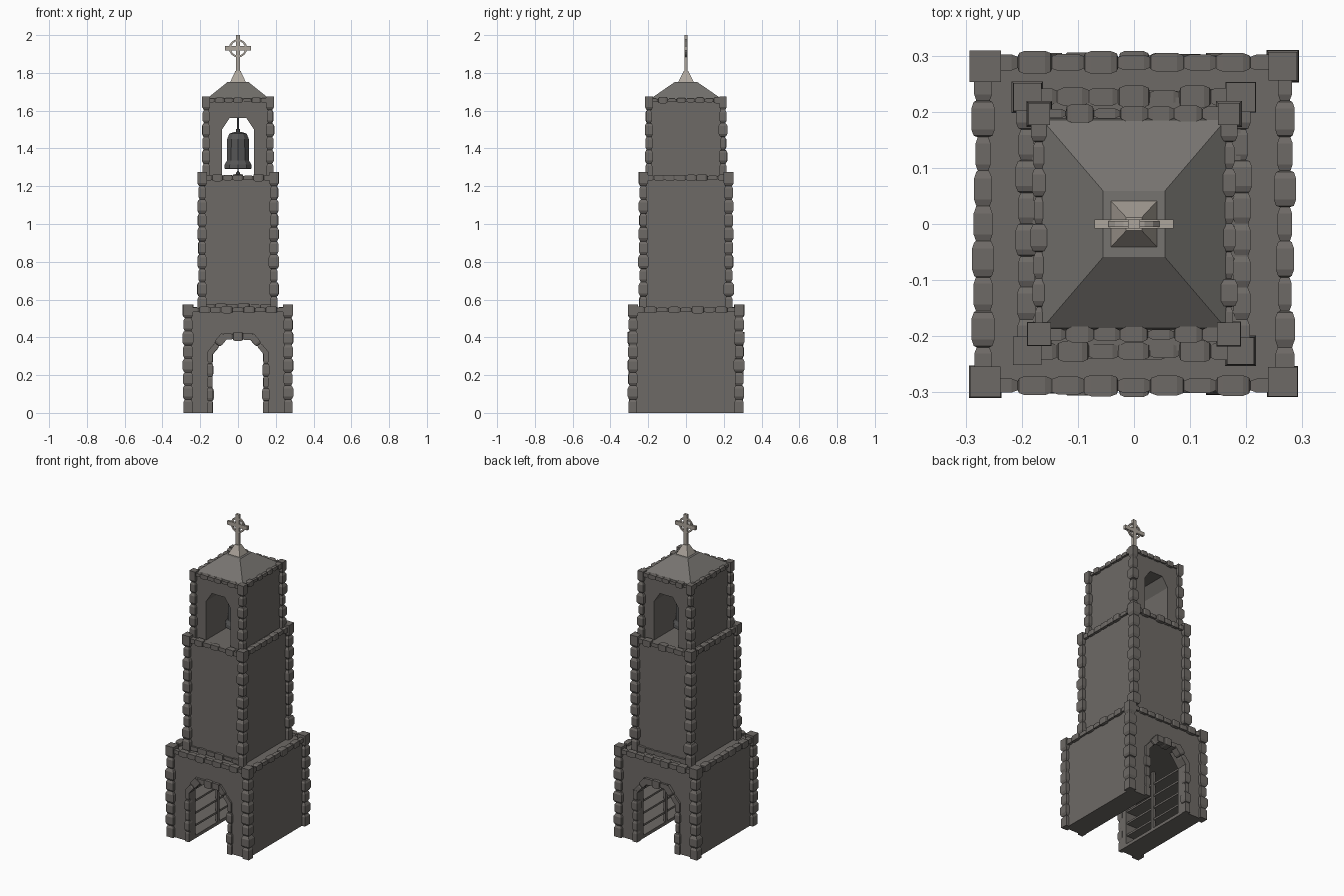
import bpy, bmesh, math, random
from mathutils import Vector

random.seed(4)
if "Cube" in bpy.data.objects:
    bpy.data.objects.remove(bpy.data.objects["Cube"])


def material(name, r, g, b):
    m = bpy.data.materials.new(name)
    m.use_nodes = True
    m.diffuse_color = (r, g, b, 1)
    m.node_tree.nodes["Principled BSDF"].inputs["Base Color"].default_value = (r, g, b, 1)
    return m


STONE = material("grey stone", 0.155, 0.143, 0.132)
ROOF = material("roof slate", 0.18, 0.172, 0.16)
PALE = material("pale stone", 0.42, 0.38, 0.335)
IRON = material("bell metal", 0.09, 0.09, 0.09)


def finish(name, bm, mat):
    bmesh.ops.recalc_face_normals(bm, faces=bm.faces)
    me = bpy.data.meshes.new(name)
    bm.to_mesh(me)
    bm.free()
    me.materials.append(mat)
    ob = bpy.data.objects.new(name, me)
    bpy.context.collection.objects.link(ob)
    return ob


def loft(bm, rings):
    loops = [[bm.verts.new(p) for p in ring] for ring in rings]
    n = len(loops[0])
    for a, b in zip(loops, loops[1:]):
        for i in range(n):
            bm.faces.new((a[i], a[(i + 1) % n], b[(i + 1) % n], b[i]))
    bm.faces.new(loops[0])
    bm.faces.new(loops[-1])


def rect(hx, hy, z):
    return [(-hx, -hy, z), (hx, -hy, z), (hx, hy, z), (-hx, hy, z)]


def box(bm, x0, x1, y0, y1, z0, z1):
    loft(bm, [[(x0, y0, z), (x1, y0, z), (x1, y1, z), (x0, y1, z)] for z in (z0, z1)])


def extrude_y(bm, points, y0, y1):
    loft(bm, [[(x, y, z) for x, z in points] for y in (y0, y1)])


def stones(bm, start, end, side, hs, up, hu, count, groove=0.007):
    """A run of rough blocks, narrowed at each joint."""
    start, end, side, up = map(Vector, (start, end, side, up))
    rings = []
    for i in range(count):
        grow = random.uniform(-0.002, 0.003) + (0.002 if i % 2 else -0.002)
        for t, cut in ((0.02, groove), (0.2, 0), (0.8, 0), (0.98, groove)):
            if (i == 0 and t < 0.1) or (i == count - 1 and t > 0.9):
                t, cut = round(t), 0
            c = start.lerp(end, (i + t) / count)
            a, b = side * (hs + grow - cut), up * (hu + grow - cut)
            rings.append([c - a - b, c + a - b, c + a + b, c - a + b])
    loft(bm, rings)


X, Y, Z = (1, 0, 0), (0, 1, 0), (0, 0, 1)


def tier_stones(name, cx, cy, half, z0, z1, count, edge, ex, ey, top, nx, ny):
    bm = bmesh.new()
    for sx in (-1, 1):
        for sy in (-1, 1):
            stones(bm, (sx * cx, sy * cy, z0), (sx * cx, sy * cy, z1), X, half, Y, half, count)
    finish(name + "_corner_stones", bm, STONE)
    bm = bmesh.new()
    for s in (-1, 1):
        stones(bm, (-cx, s * ey, top - edge), (cx, s * ey, top - edge), Y, edge, Z, edge, nx, 0.004)
        stones(bm, (s * ex, -cy, top - edge), (s * ex, cy, top - edge), X, edge, Z, edge, ny, 0.004)
    finish(name + "_edge_stones", bm, STONE)


# Gate: pierced front and back, hollow sides
bm = bmesh.new()
half_arch = [(0.135, 0), (0.135, 0.31), (0.075, 0.39)]
arch = half_arch + [(-x, z) for x, z in reversed(half_arch)]
for s in (-1, 1):
    extrude_y(bm, [(-0.268, 0), (-0.268, 0.545), (0.268, 0.545), (0.268, 0)] + arch, s * 0.23, s * 0.288)
    box(bm, s * 0.235, s * 0.268, -0.23, 0.23, 0, 0.545)
    box(bm, s * 0.135, s * 0.235, -0.23, 0.23, 0, 0.02)
box(bm, -0.235, 0.235, -0.23, 0.23, 0.39, 0.545)
finish("gate_walls", bm, STONE)

# Shelves and posts inside the gate
bm = bmesh.new()
for s in (-1, 1):
    for i in range(1, 5):
        box(bm, s * 0.14, s * 0.235, -0.23, 0.23, 0.078 * i - 0.006, 0.078 * i + 0.006)
    box(bm, s * 0.135, s * 0.15, -0.01, 0.01, 0.02, 0.39)
finish("gate_shelves", bm, STONE)

# Stone trim round the gate arch
bm = bmesh.new()
for sy in (-1, 1):
    y = sy * 0.283
    for s in (-1, 1):
        stones(bm, (s * 0.148, y, 0), (s * 0.148, y, 0.325), X, 0.016, Y, 0.018, 5, 0.004)
        slope = Vector((0.8, 0, 0.6 * s))
        stones(bm, (s * 0.15, y, 0.315), (s * 0.07, y, 0.41), slope, 0.017, Y, 0.018, 2, 0.004)
    stones(bm, (-0.078, y, 0.404), (0.078, y, 0.404), Z, 0.019, Y, 0.021, 3, 0.004)
finish("gate_arch_trim", bm, STONE)
tier_stones("gate", 0.265, 0.281, 0.025, 0, 0.575, 8, 0.016, 0.269, 0.288, 0.562, 9, 9)

# Shaft
bm = bmesh.new()
box(bm, -0.19, 0.19, -0.225, 0.225, 0.54, 1.255)
finish("shaft", bm, STONE)
tier_stones("shaft", 0.19, 0.226, 0.023, 0.545, 1.275, 10, 0.015, 0.192, 0.227, 1.26, 7, 8)
bm = bmesh.new()
for s in (-1, 1):
    stones(bm, (-0.18, s * 0.223, 0.563), (0.18, s * 0.223, 0.563), Y, 0.014, Z, 0.014, 6, 0.004)
finish("shaft_foot_stones", bm, STONE)

# Belfry with an arched opening through it
bm = bmesh.new()
half_arch = [(0.085, 1.25), (0.085, 1.5), (0.045, 1.56)]
arch = half_arch + [(-x, z) for x, z in reversed(half_arch)]
extrude_y(bm, [(-0.165, 1.25), (-0.165, 1.655), (0.165, 1.655), (0.165, 1.25)] + arch, -0.197, 0.197)
finish("belfry", bm, STONE)
tier_stones("belfry", 0.169, 0.196, 0.019, 1.25, 1.675, 6, 0.012, 0.168, 0.197, 1.667, 7, 8)

# Roof
bm = bmesh.new()
loft(bm, [rect(0.168, 0.19, 1.65), rect(0.163, 0.185, 1.665), rect(0.055, 0.059, 1.752)])
finish("roof", bm, ROOF)

# Finial foot and ringed cross
bm = bmesh.new()
loft(bm, [rect(0.042, 0.042, 1.75), rect(0.014, 0.012, 1.81)])
finish("finial_foot", bm, PALE)
bm = bmesh.new()
box(bm, -0.011, 0.011, -0.008, 0.008, 1.8, 2.0)
box(bm, -0.07, 0.07, -0.008, 0.008, 1.918, 1.942)
sides = 16
ring = []
for r, y in ((0.038, -0.005), (0.048, -0.005), (0.048, 0.005), (0.038, 0.005)):
    ring.append([bm.verts.new((r * math.cos(2 * math.pi * i / sides), y,
                               1.93 + r * math.sin(2 * math.pi * i / sides))) for i in range(sides)])
for k in range(4):
    a, b = ring[k], ring[(k + 1) % 4]
    for i in range(sides):
        j = (i + 1) % sides
        bm.faces.new((a[i], a[j], b[j], b[i]))
finish("finial_cross", bm, PALE)


# Bell, hanger and clapper
def turned(name, profile, mat, sides):
    bm = bmesh.new()
    loft(bm, [[(r * math.cos(math.tau * (i + 0.5) / sides), r * math.sin(math.tau * (i + 0.5) / sides), z)
               for i in range(sides)] for r, z in profile])
    return finish(name, bm, mat)


turned("bell", [(0.05, 1.32), (0.07, 1.29), (0.076, 1.295), (0.074, 1.315), (0.062, 1.335), (0.06, 1.45),
                (0.048, 1.478), (0.02, 1.488)], IRON, 10)
turned("bell_hanger", [(0.012, 1.485), (0.012, 1.5), (0.006, 1.505), (0.006, 1.57)], IRON, 8)
turned("bell_clapper", [(0.004, 1.33), (0.004, 1.28), (0.011, 1.272), (0.011, 1.262), (0.005, 1.256)], IRON, 8)
